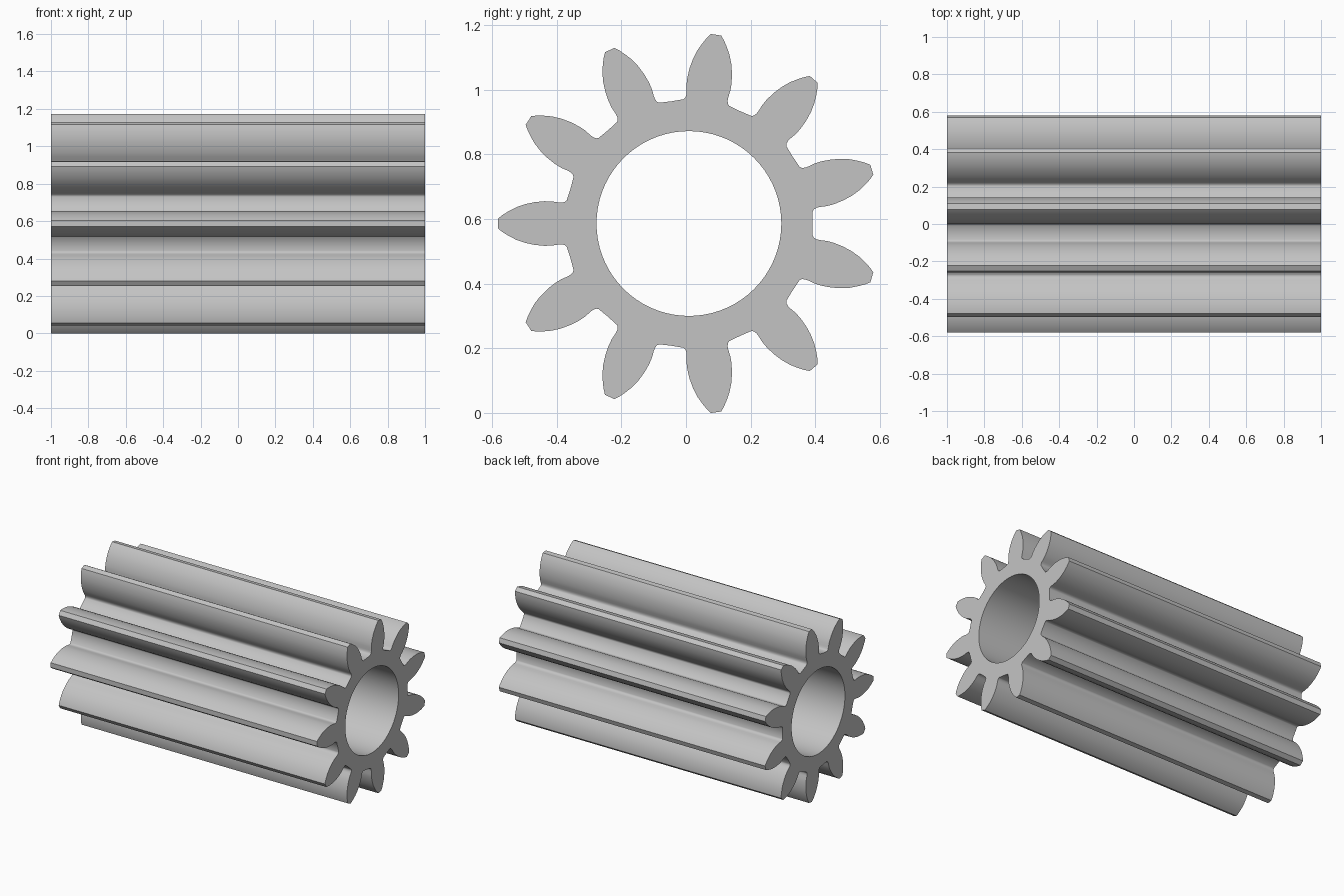
import bpy, bmesh
from math import sin, cos, pi, radians

cube = bpy.data.objects.get("Cube")
if cube:
    bpy.data.objects.remove(cube, do_unlink=True)

TEETH = 11
PITCH = 2 * pi / TEETH
LENGTH = 2.0
BORE = 0.286
ROOT = 0.382
CENTRE_Y, CENTRE_Z = 0.009, 0.586

# Grey metal
steel = bpy.data.materials.new("grey metal")
steel.use_nodes = True
grey = (0.55, 0.55, 0.55, 1)
steel.diffuse_color = grey
steel.node_tree.nodes["Principled BSDF"].inputs["Base Color"].default_value = grey

# Half tooth from tip to root fillet: (distance from axis, half width)
flank = [(0.59, 0.016), (0.576, 0.027), (0.558, 0.038), (0.535, 0.05),
         (0.508, 0.0595), (0.478, 0.066), (0.448, 0.069), (0.425, 0.0685),
         (0.405, 0.0652), (0.394, 0.0645), (0.384, 0.0665), (0.378, 0.072)]
tooth = [(r, -w) for r, w in reversed(flank)] + flank
tooth.append((ROOT * cos(PITCH / 2), ROOT * sin(PITCH / 2)))

# Gear outline, with one tooth pointing to the front
outline = []
for i in range(TEETH):
    a = pi + i * PITCH
    outline += [(r * cos(a) - w * sin(a), r * sin(a) + w * cos(a)) for r, w in tooth]
bore = [(BORE * cos(radians(d)), BORE * sin(radians(d))) for d in range(0, 360, 5)]


def add_loop(bm, points):
    verts = [bm.verts.new((-LENGTH / 2, y + CENTRE_Y, z + CENTRE_Z)) for y, z in points]
    return [bm.edges.new((v, verts[(i + 1) % len(verts)])) for i, v in enumerate(verts)]


# End face with its bore, extruded along the axis
bm = bmesh.new()
edges = add_loop(bm, outline) + add_loop(bm, bore)
bmesh.ops.triangle_fill(bm, use_beauty=True, use_dissolve=False, edges=edges)
result = bmesh.ops.extrude_face_region(bm, geom=bm.faces[:], use_keep_orig=True)
moved = [g for g in result["geom"] if isinstance(g, bmesh.types.BMVert)]
bmesh.ops.translate(bm, verts=moved, vec=(LENGTH, 0, 0))
bmesh.ops.recalc_face_normals(bm, faces=bm.faces[:])

mesh = bpy.data.meshes.new("pinion_gear")
bm.to_mesh(mesh)
bm.free()
mesh.materials.append(steel)
gear = bpy.data.objects.new("pinion_gear", mesh)
bpy.context.collection.objects.link(gear)

# Smooth flanks with crisp tips and ends
bpy.ops.object.select_all(action="DESELECT")
gear.select_set(True)
bpy.context.view_layer.objects.active = gear
bpy.ops.object.shade_smooth_by_angle(angle=radians(32))
